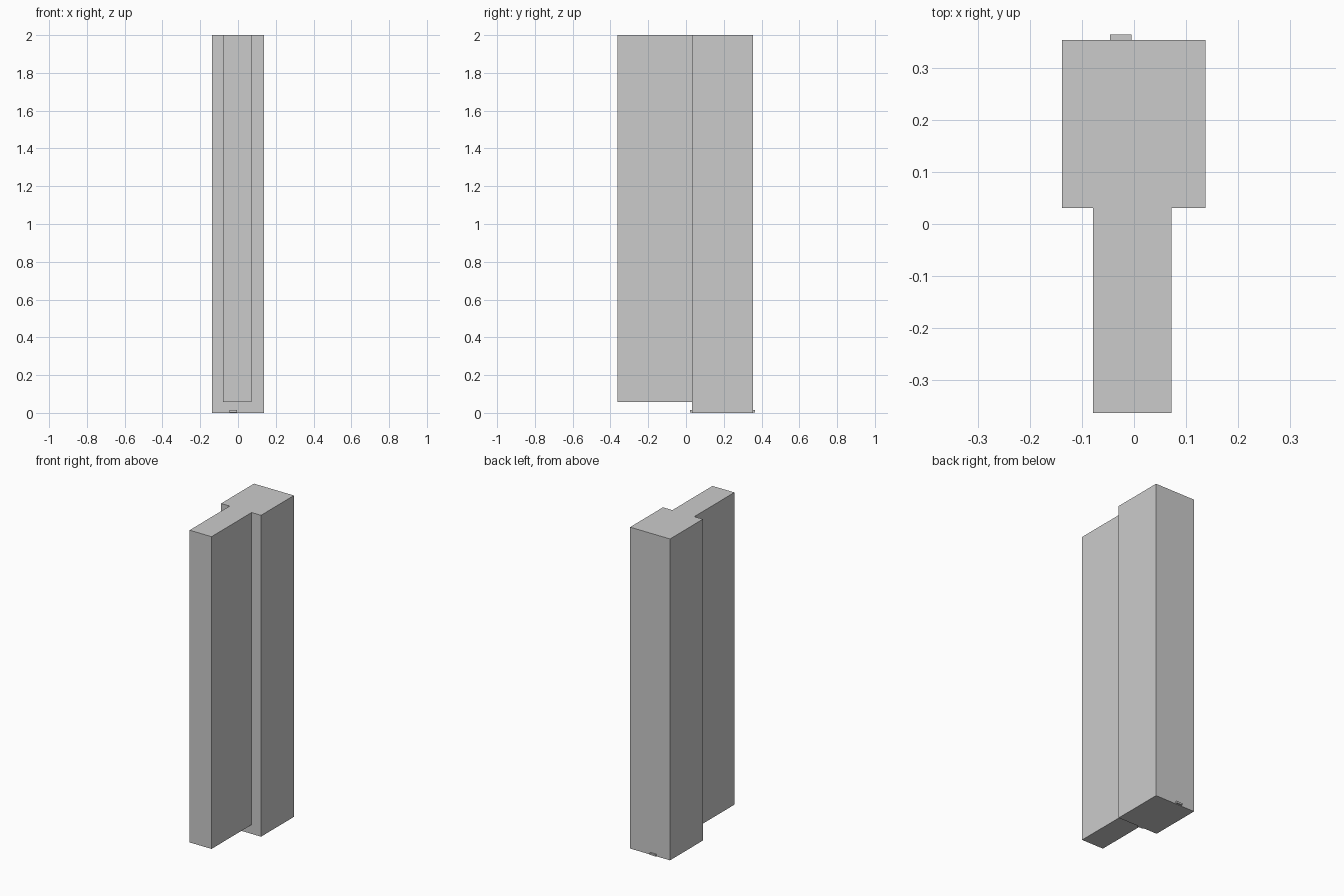
import bpy

# Remove the default object
cube = bpy.data.objects.get("Cube")
if cube:
    bpy.data.objects.remove(cube, do_unlink=True)

# Single plain grey
grey = bpy.data.materials.new("plain_grey")
grey.use_nodes = True
colour = (0.6, 0.6, 0.6, 1)
grey.diffuse_color = colour
grey.node_tree.nodes["Principled BSDF"].inputs["Base Color"].default_value = colour


def box(name, low, high):
    """Axis-aligned block between two opposite corners."""
    centre = [(a + b) / 2 for a, b in zip(low, high)]
    bpy.ops.mesh.primitive_cube_add(size=1, location=centre)
    obj = bpy.context.object
    obj.name = name
    obj.scale = [b - a for a, b in zip(low, high)]
    bpy.ops.object.transform_apply(location=False, rotation=False, scale=True)
    obj.data.materials.append(grey)
    return obj


# Wide rear column standing on the ground
box("rear_column", (-0.138, 0.031, 0), (0.137, 0.354, 2))
# Narrow front slab, raised clear of the ground
box("front_slab", (-0.079, -0.363, 0.057), (0.072, 0.031, 2))
# Small bar through the foot, poking out at both ends
box("foot_bar", (-0.046, 0.02, 0.003), (-0.005, 0.364, 0.014))
